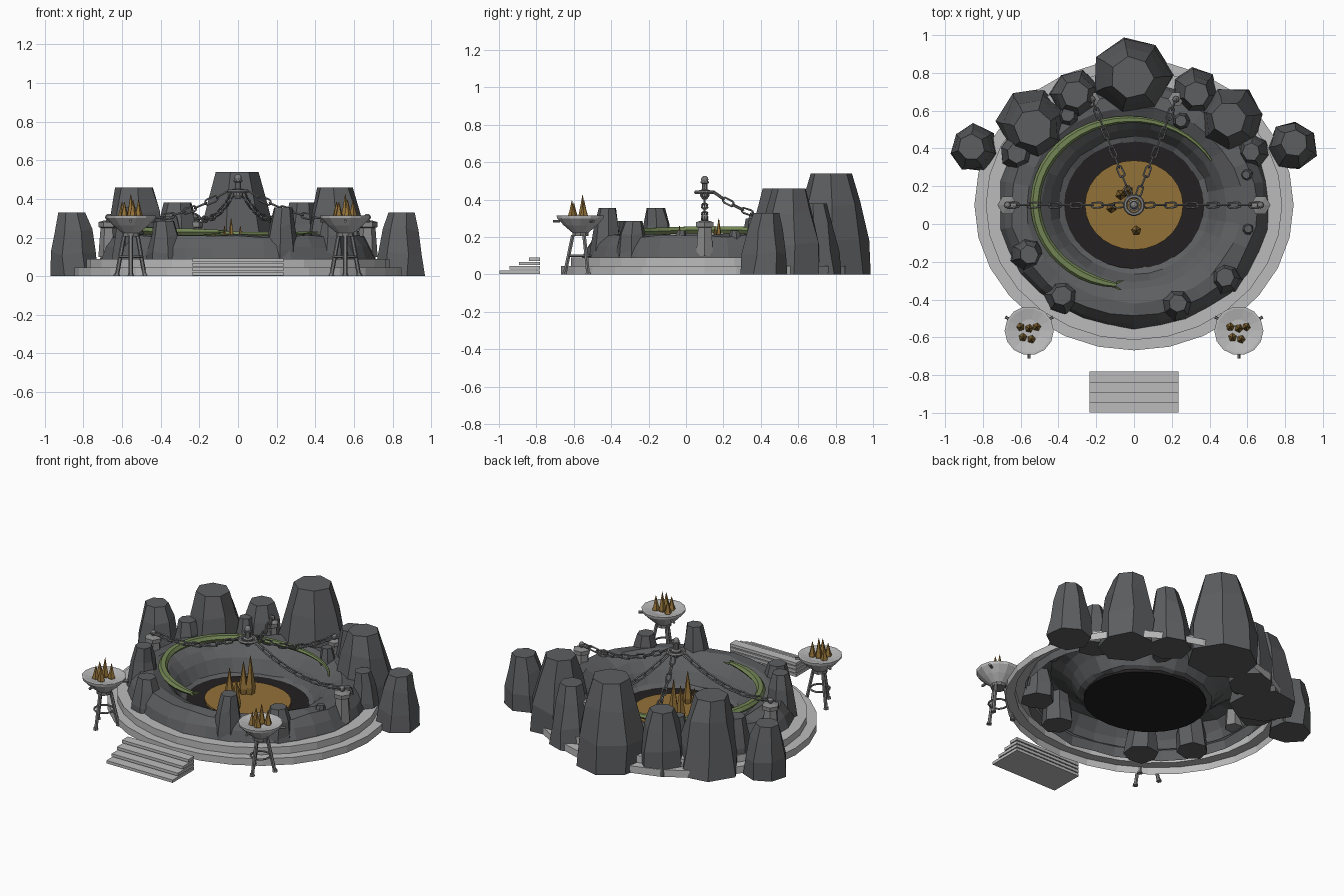
import bpy, bmesh, random
from math import sin, cos, pi, radians
from mathutils import Vector, Matrix

if "Cube" in bpy.data.objects:
    bpy.data.objects.remove(bpy.data.objects["Cube"])

random.seed(4)
CY, SQ = 0.10, 0.91          # pit centre in y, and its oval squash


def mat(name, r, g, b):
    m = bpy.data.materials.new(name)
    m.diffuse_color = (r, g, b, 1)
    m.use_nodes = True
    m.node_tree.nodes["Principled BSDF"].inputs["Base Color"].default_value = m.diffuse_color
    return m


ROCK = mat("rock", .11, .113, .118)
IRON = mat("iron", .21, .21, .215)
STONE = mat("stone", .5, .5, .5)
POST = mat("post_stone", .25, .25, .25)
BLACK = mat("soot", .016, .014, .014)
OCHRE = mat("ember", .29, .165, .04)
GREEN = mat("vine", .17, .235, .09)


def finish(name, bm, material=None):
    bmesh.ops.recalc_face_normals(bm, faces=bm.faces)
    me = bpy.data.meshes.new(name)
    bm.to_mesh(me)
    bm.free()
    ob = bpy.data.objects.new(name, me)
    bpy.context.collection.objects.link(ob)
    if material:
        me.materials.append(material)
    return ob


def loft(bm, rings, caps=True, closed=False):
    """Skin a list of point rings, optionally capped or joined end to start."""
    vs = [[bm.verts.new(p) for p in r] for r in rings]
    n = len(vs[0])
    pairs = list(zip(vs, vs[1:])) + ([(vs[-1], vs[0])] if closed else [])
    for a, b in pairs:
        for i in range(n):
            bm.faces.new((a[i], a[(i + 1) % n], b[(i + 1) % n], b[i]))
    if caps and not closed:
        bm.faces.new(vs[0])
        bm.faces.new(vs[-1])


def ring(x, y, z, r, n, sq=1.0, jit=0.0, jz=0.0, turn=0.0):
    out = []
    for i in range(n):
        a = 2 * pi * i / n + turn
        k = r * (1 + random.uniform(-jit, jit))
        out.append((x + k * cos(a), y + k * sq * sin(a), z + random.uniform(-jz, jz)))
    return out


def lathe(bm, x, y, prof, n, caps=True, closed=False, **kw):
    loft(bm, [ring(x, y, z, r, n, **kw) for r, z in prof], caps, closed)


def rod(bm, a, b, r, n=6, r2=None):
    a, b = Vector(a), Vector(b)
    q = (b - a).to_track_quat('Z', 'Y')
    loft(bm, [[p + q @ Vector(v) for v in ring(0, 0, 0, k, n)]
              for p, k in ((a, r), (b, r if r2 is None else r2))])


def torus(bm, M, R, r, n=10, m=5, stretch=0.0):
    rings = []
    for i in range(n):
        a = 2 * pi * (i + .5) / n
        off = stretch if cos(a) > 0 else -stretch
        rings.append([M @ Vector(((R + r * cos(t)) * cos(a) + off, (R + r * cos(t)) * sin(a), r * sin(t)))
                      for t in (2 * pi * j / m for j in range(m))])
    loft(bm, rings, closed=True)


def box(bm, lo, hi):
    c = [(l + h) / 2 for l, h in zip(lo, hi)]
    s = [h - l for l, h in zip(lo, hi)]
    bmesh.ops.create_cube(bm, size=1, matrix=Matrix.Translation(c) @ Matrix.Diagonal((*s, 1)))


def spike(bm, x, y, z, r, h):
    lathe(bm, x, y, [(r * .75, z), (r, z + h * .2), (r * .55, z + h * .55), (r * .05, z + h)],
          5, turn=random.random() * 6)


# stepped oval platform, an open shell
bm = bmesh.new()
lathe(bm, 0, CY, [(.845, 0), (.845, .045), (.785, .045), (.785, .09), (.70, .09)], 28, caps=False, sq=SQ)
finish("stepped_platform", bm, STONE)

# rough rock basin, open underneath
bm = bmesh.new()
BASIN = [(.725, .03), (.715, .09), (.69, .15), (.65, .205), (.57, .215), (.49, .175), (.445, .13), (.40, .055), (.36, .035)]
loft(bm, [ring(0, CY, z, r, 32, SQ, .012, .008) for r, z in BASIN], caps=False)
finish("rock_basin", bm, ROCK)

# pit floor and glowing pool
bm = bmesh.new()
lathe(bm, 0, CY, [(.37, .025), (.37, .045)], 32, sq=SQ)
finish("pit_floor", bm, BLACK)
bm = bmesh.new()
lathe(bm, 0, CY, [(.26, .04), (.26, .058)], 28, sq=SQ)
finish("ember_pool", bm, OCHRE)
bm = bmesh.new()
for x, y, r, h in ((-.035, .175, .032, .25), (-.12, .085, .028, .18), (.012, -.035, .028, .21), (-.07, .155, .03, .21)):
    spike(bm, x, y, .05, r, h)
finish("pool_flames", bm, OCHRE)

# standing rocks: x, y, base radius, base z, top z
ROCKS = [(-.015, .795, .212, 0, .54), (-.53, .53, .185, 0, .46), (.52, .55, .175, 0, .46),
         (-.31, .68, .135, 0, .38), (.32, .70, .125, 0, .38), (-.35, .57, .07, .03, .31),
         (.25, .55, .06, .03, .29), (-.845, .40, .13, 0, .33), (.835, .41, .135, 0, .33),
         (-.61, .38, .1, .02, .3), (.63, .39, .09, .02, .3),
         (-.57, -.15, .095, .02, .355), (-.37, -.38, .1, .02, .285),
         (.22, -.43, .09, .02, .355), (.49, -.29, .095, .02, .285),
         (.6, -.03, .04, .15, .235), (.6, .26, .04, .15, .235)]
for i, (x, y, r, z0, z1) in enumerate(ROCKS):
    bm = bmesh.new()
    h, t = z1 - z0, random.random() * 6
    dx, dy = random.uniform(-.08, .08) * r, random.uniform(-.08, .08) * r
    loft(bm, [ring(x + dx * k, y + dy * k, z0 + h * f, r * s, 7, 1, j, jz * h, t)
              for k, f, s, j, jz in ((0, 0, 1.0, .11, 0), (1, .36, .94, .09, .05),
                                     (1, .72, .74, .08, .04), (2, 1, .53, .06, 0))])
    finish(f"standing_rock_{i + 1}", bm, ROCK)

# vine lying along the rim
bm = bmesh.new()
rings, N = [], 30
for i in range(N + 1):
    f = i / N
    a = radians(33 + f * 226)
    rad = .49 + .035 * sin(f * pi)
    thick = .007 + .02 * min(1, f * 2.2) * min(1, (1 - f) * 8 + .35)
    c = Vector((rad * cos(a), CY + .88 * rad * sin(a), .222 + .015 * f + .008 * sin(f * 9 + 2.5)))
    out = Vector((cos(a), sin(a), 0))
    rings.append([c + out * thick * cos(t) + Vector((0, 0, thick * .8 * sin(t)))
                  for t in (2 * pi * j / 6 for j in range(6))])
loft(bm, rings)
tip = rings[-1][0]
rod(bm, tip, tip + Vector((.03, -.012, 0)), .009, 5, .002)
rod(bm, rings[-1][3], rings[-1][3] + Vector((.035, .01, .005)), .009, 5, .002)
finish("rim_vine", bm, GREEN)

# hub where the chains meet
bm = bmesh.new()
lathe(bm, 0, CY, [(.012, .40), (.026, .42), (.03, .45), (.016, .455), (.016, .485), (.024, .49), (.024, .497)], 10)
torus(bm, Matrix.Translation((0, CY, .44)), .047, .011, 16, 6)
for k in range(4):
    a = k * pi / 2 + pi / 4
    rod(bm, (0, CY, .44), (.047 * cos(a), CY + .047 * sin(a), .44), .007, 5)
bmesh.ops.create_uvsphere(bm, u_segments=10, v_segments=6, radius=.02, matrix=Matrix.Translation((0, CY, .508)))
finish("chain_hub", bm, IRON)

# anchor posts and sagging chains
ANCHORS = {"left": (-.67, CY, .046, .305), "right": (.67, CY, .046, .305),
           "back_left": (-.222, .66, .036, .305), "back_right": (.222, .66, .036, .305)}
for name, (x, y, r, top) in ANCHORS.items():
    bm = bmesh.new()
    lathe(bm, x, y, [(r * 1.15, .1), (r * .9, .25), (r * 1.15, .255), (r * 1.15, .28), (r * .5, .288)], 6)
    finish(name + "_anchor_post", bm, POST)
    bm = bmesh.new()
    bmesh.ops.create_uvsphere(bm, u_segments=8, v_segments=6, radius=.018, matrix=Matrix.Translation((x, y, top)))
    hub = Vector((0, CY, .44))
    end = Vector((x, y, top + .005))
    d = (end - hub).normalized()
    start = hub + Vector((d.x, d.y, 0)) * .055
    n = round((end - start).length / .058)

    def path(f):
        return start.lerp(end, f) - Vector((0, 0, .26 * f * (1 - f)))
    for i in range(n):
        a, b = path(i / n), path((i + 1) / n)
        M = Matrix.Translation((a + b) / 2) @ (b - a).to_track_quat('X', 'Z').to_matrix().to_4x4()
        torus(bm, M @ Matrix.Rotation(pi / 2 * (i % 2), 4, 'X'), .014, .0055, 10, 5, .02)
    finish(name + "_chain", bm, IRON)

# tripod braziers
for side, s in (("left", -1), ("right", 1)):
    X, Y = .555 * s, -.565
    bm = bmesh.new()
    lathe(bm, X, Y, [(.04, .22), (.09, .262), (.127, .30), (.13, .315), (.118, .315), (.06, .302)], 14)
    finish(side + "_brazier_bowl", bm, STONE)
    bm = bmesh.new()
    lathe(bm, X, Y, [(.045, .205), (.045, .225)], 10)
    torus(bm, Matrix.Translation((X, Y, .1)), .058, .006, 12, 5)
    for k in range(3):
        a = radians(30 + 120 * k)
        c, d = cos(a), sin(a)
        rod(bm, (X + .04 * c, Y + .04 * d, .21), (X + .082 * c, Y + .082 * d, .008), .011, 6)
        lathe(bm, X + .084 * c, Y + .084 * d, [(.017, 0), (.014, .014)], 6)
        rod(bm, (X + .11 * c, Y + .11 * d, .285), (X + .146 * c, Y + .146 * d, .285), .008, 6)
    finish(side + "_brazier_stand", bm, IRON)
    bm = bmesh.new()
    for x, y, h in ((0, .012, .14), (-.045, .02, .1), (.04, .02, .11), (-.033, -.035, .1), (.012, -.045, .11)):
        spike(bm, X + x, Y + y, .285, .023, h)
    finish(side + "_brazier_flames", bm, OCHRE)

# detached front steps
for i in range(4):
    bm = bmesh.new()
    box(bm, (-.235, -.998 + .053 * i, .003 + .0235 * i), (.235, -.78, .021 + .0235 * i))
    finish(f"front_step_{i + 1}", bm, STONE)
